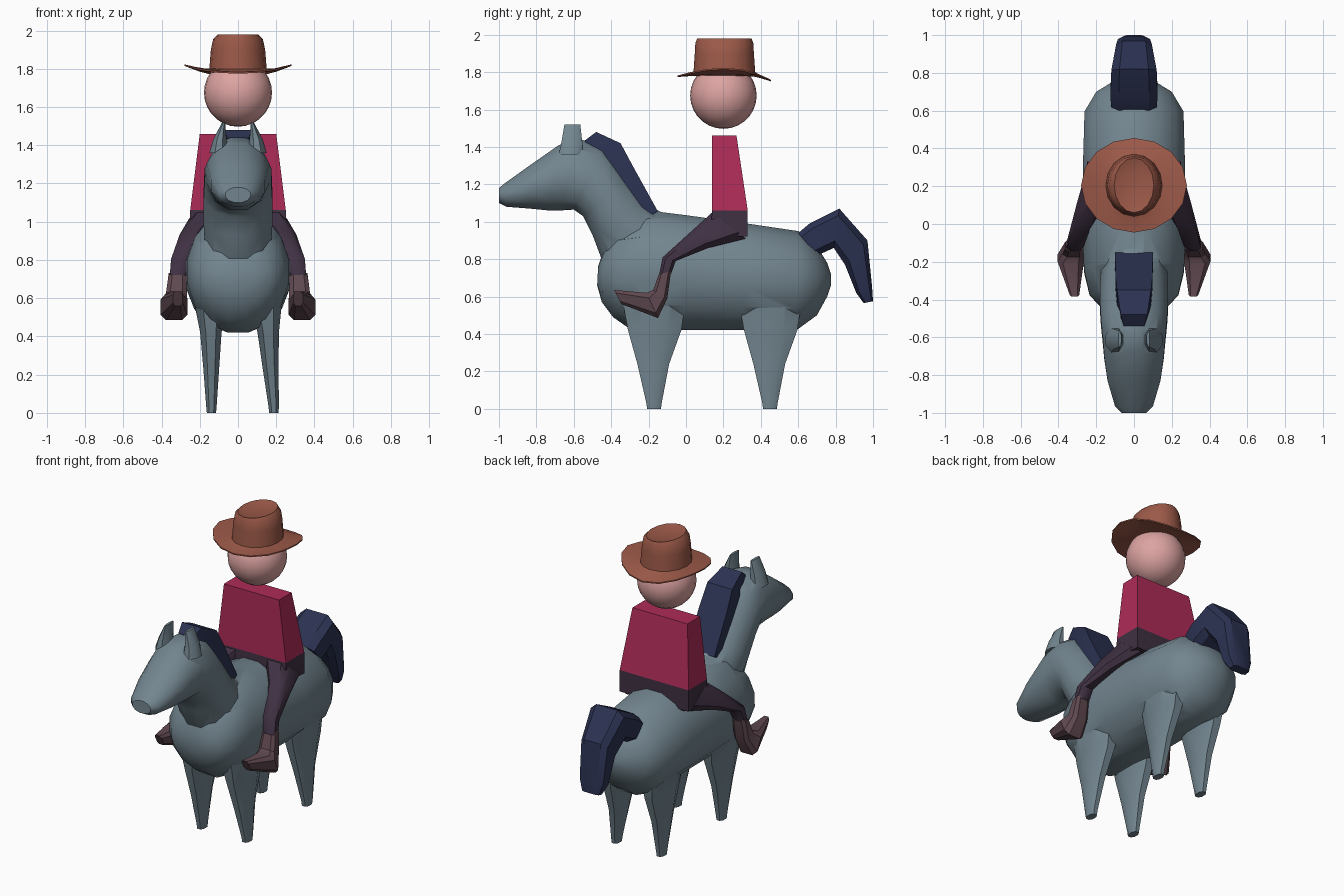
import bpy, bmesh, math
from mathutils import Vector


def paint(name, rgb):
    m = bpy.data.materials.new(name)
    m.diffuse_color = (*rgb, 1)
    return m


GREY = paint("horse_grey", (0.17, 0.235, 0.275))
NAVY = paint("mane_navy", (0.025, 0.032, 0.085))
RED = paint("shirt_red", (0.42, 0.025, 0.095))
DARK = paint("trouser_dark", (0.05, 0.03, 0.055))
BOOT = paint("boot_brown", (0.115, 0.065, 0.08))
SKIN = paint("skin_pink", (0.72, 0.37, 0.36))
HAT = paint("hat_brown", (0.33, 0.1, 0.065))


def finish(ob, mat, angle=40):
    if not ob.data.materials:
        ob.data.materials.append(mat)
    bpy.ops.object.select_all(action='DESELECT')
    ob.select_set(True)
    bpy.context.view_layer.objects.active = ob
    bpy.ops.object.shade_smooth_by_angle(angle=math.radians(angle))
    return ob


def skin(name, rings, mat, angle=40):
    """Join closed rings of points into a capped tube."""
    bm = bmesh.new()
    loops = [[bm.verts.new(p) for p in r] for r in rings]
    n = len(loops[0])
    for a, b in zip(loops, loops[1:]):
        for i in range(n):
            j = (i + 1) % n
            bm.faces.new((a[i], a[j], b[j], b[i]))
    bm.faces.new(loops[0])
    bm.faces.new(loops[-1])
    bmesh.ops.recalc_face_normals(bm, faces=bm.faces)
    me = bpy.data.meshes.new(name)
    bm.to_mesh(me)
    bm.free()
    ob = bpy.data.objects.new(name, me)
    bpy.context.collection.objects.link(ob)
    return finish(ob, mat, angle)


def loft(name, stations, mat, n=12, p=1.0, angle=40):
    """Stations: (y0, z0, y1, z1, half_width, centre_x), the side outline's two edges.
    p=1 gives ellipses, p=0 with n=4 gives boxes."""
    k = math.cos(math.pi / n) ** -p
    rings = []
    for y0, z0, y1, z1, hw, *cx in stations:
        x0 = cx[0] if cx else 0
        ring = []
        for i in range(n):
            a = 2 * math.pi * (i + 0.5) / n
            c, s = (math.copysign(abs(v) ** p * k, v) for v in (math.cos(a), math.sin(a)))
            ring.append(Vector((x0 + hw * c,
                                (y0 + y1) / 2 + s * (y1 - y0) / 2,
                                (z0 + z1) / 2 + s * (z1 - z0) / 2)))
        rings.append(ring)
    return skin(name, rings, mat, angle)


# Horse barrel
horse = loft("horse_body", [
    (-0.475, 0.66, -0.47, 0.76, 0.08), (-0.45, 0.57, -0.44, 0.85, 0.17),
    (-0.39, 0.49, -0.36, 0.97, 0.235), (-0.29, 0.42, -0.2, 1.06, 0.265),
    (0, 0.42, 0, 1.035, 0.275), (0.3, 0.42, 0.33, 0.99, 0.27),
    (0.59, 0.42, 0.6, 0.95, 0.262), (0.7, 0.5, 0.7, 0.87, 0.2),
    (0.755, 0.6, 0.755, 0.78, 0.11), (0.775, 0.66, 0.775, 0.72, 0.05)], GREY, n=16)

# Neck and head
parts = [loft("neck_head", [
    (-0.38, 0.7, 0.0, 1.0, 0.17), (-0.455, 0.81, -0.13, 1.05, 0.175),
    (-0.5, 0.93, -0.21, 1.09, 0.18), (-0.55, 1.03, -0.32, 1.24, 0.18),
    (-0.6, 1.065, -0.44, 1.4, 0.175), (-0.68, 1.06, -0.56, 1.44, 0.165),
    (-0.73, 1.06, -0.68, 1.41, 0.158), (-0.83, 1.07, -0.83, 1.305, 0.14),
    (-0.96, 1.08, -0.97, 1.205, 0.1), (-1.0, 1.1, -1.0, 1.18, 0.065)], GREY)]

# Ears and four tapered legs
for s, side in ((1, "right"), (-1, "left")):
    parts.append(loft("ear_" + side, [
        (-0.68, 1.36, -0.55, 1.36, 0.05, s * 0.1), (-0.665, 1.43, -0.555, 1.43, 0.035, s * 0.095),
        (-0.65, 1.52, -0.565, 1.52, 0.008, s * 0.075)], GREY, n=8))
    for dy, end in ((-0.17, "front"), (0.45, "hind")):
        parts.append(loft(f"{end}_leg_{side}", [
            (dy - 0.17, 0.58, dy + 0.17, 0.58, 0.085, s * 0.145),
            (dy - 0.14, 0.42, dy + 0.145, 0.42, 0.056, s * 0.15 + 0.008),
            (dy - 0.09, 0.24, dy + 0.08, 0.24, 0.042, s * 0.155 + 0.015),
            (dy - 0.042, 0.03, dy + 0.04, 0.03, 0.027, s * 0.163 + 0.024),
            (dy - 0.038, 0.0, dy + 0.036, 0.0, 0.024, s * 0.163 + 0.024)], GREY, n=8, p=0.85))

# Merge the horse into one skin
bpy.ops.object.select_all(action='DESELECT')
horse.select_set(True)
bpy.context.view_layer.objects.active = horse
for part in parts:
    mod = horse.modifiers.new("merge", 'BOOLEAN')
    mod.operation = 'UNION'
    mod.object = part
    bpy.ops.object.modifier_apply(modifier=mod.name)
    bpy.data.objects.remove(part)
finish(horse, GREY)

# Mane strip and tail
loft("mane", [
    (-0.25, 1.0, -0.15, 1.055, 0.1), (-0.36, 1.2, -0.28, 1.29, 0.098),
    (-0.44, 1.34, -0.35, 1.42, 0.09), (-0.5, 1.38, -0.48, 1.48, 0.07),
    (-0.54, 1.4, -0.54, 1.435, 0.055)], NAVY, n=4, p=0, angle=35)
loft("tail", [
    (0.7, 0.82, 0.6, 0.94, 0.12), (0.735, 0.835, 0.66, 0.99, 0.125),
    (0.79, 0.86, 0.82, 1.07, 0.12), (0.85, 0.77, 0.97, 0.9, 0.095),
    (0.91, 0.62, 0.995, 0.65, 0.085), (0.95, 0.565, 1.0, 0.575, 0.06)], NAVY, n=8, p=0.5, angle=30)

# Rider's torso and hips
loft("torso", [(0.14, 1.06, 0.33, 1.06, 0.25), (0.14, 1.46, 0.27, 1.46, 0.2)],
     RED, n=4, p=0, angle=30)
loft("hips", [(0.13, 0.93, 0.33, 0.92, 0.25), (0.14, 1.06, 0.33, 1.06, 0.25)],
     DARK, n=4, p=0, angle=30)

# Rider's legs and boots
for s, side in ((1, "right"), (-1, "left")):
    loft("trouser_" + side, [
        (0.32, 0.91, 0.14, 1.05, 0.09, s * 0.165), (0.12, 0.86, 0.035, 0.955, 0.065, s * 0.24),
        (-0.055, 0.79, -0.125, 0.81, 0.05, s * 0.3), (-0.08, 0.72, -0.145, 0.71, 0.04, s * 0.317)],
        DARK, n=8, p=0.7)
    loft("boot_" + side, [
        (-0.08, 0.735, -0.145, 0.72, 0.046, s * 0.317), (-0.1, 0.59, -0.175, 0.635, 0.055, s * 0.322),
        (-0.15, 0.485, -0.21, 0.62, 0.07, s * 0.335), (-0.345, 0.56, -0.385, 0.635, 0.025, s * 0.315)],
        BOOT, n=8, p=0.6, angle=30)

# Rider's head
bpy.ops.mesh.primitive_uv_sphere_add(segments=24, ring_count=14, radius=0.178, location=(0, 0.2, 1.675))
head = bpy.context.object
head.name = "rider_head"
finish(head, SKIN)

# Hat: brim curls up at the sides and dips at the back, crown has a shallow dent
rings = []
for rx, ry, z, curl in ((0.13, 0.14, 1.78, 0), (0.2, 0.19, 1.78, 0.3), (0.28, 0.25, 1.78, 1),
                        (0.28, 0.25, 1.788, 1), (0.2, 0.195, 1.792, 0.3), (0.15, 0.165, 1.8, 0),
                        (0.142, 0.158, 1.9, 0), (0.13, 0.155, 1.955, 0), (0.105, 0.145, 1.98, 0),
                        (0.06, 0.1, 1.965, 0)):
    ring = []
    for i in range(16):
        c, s = math.cos(math.tau * i / 16), math.sin(math.tau * i / 16)
        dz = 0.035 * c * c - (0.018 + 0.012 * s) * s * s
        ring.append(Vector((rx * c, 0.205 + ry * s, z + curl * dz)))
    rings.append(ring)
skin("hat", rings, HAT)
